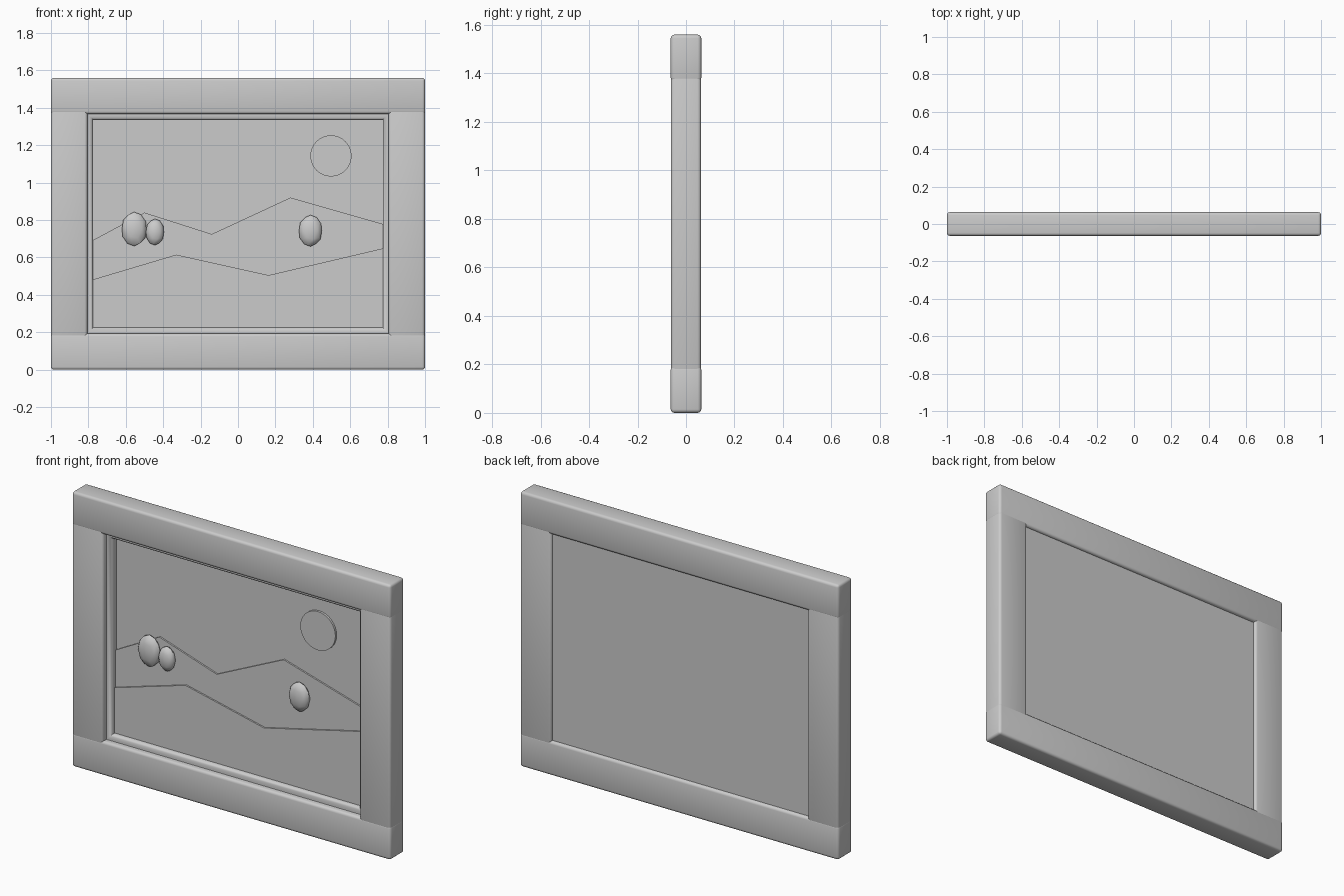
import bpy, bmesh, math
from mathutils import Vector

if "Cube" in bpy.data.objects:
    bpy.data.objects.remove(bpy.data.objects["Cube"])


def finish(name, bm, angle=40):
    bmesh.ops.recalc_face_normals(bm, faces=bm.faces)
    me = bpy.data.meshes.new(name)
    bm.to_mesh(me)
    bm.free()
    ob = bpy.data.objects.new(name, me)
    bpy.context.collection.objects.link(ob)
    bpy.ops.object.select_all(action='DESELECT')
    ob.select_set(True)
    bpy.context.view_layer.objects.active = ob
    bpy.ops.object.shade_smooth_by_angle(angle=math.radians(angle))
    return ob


def box(name, lo, hi, bevel=0.0):
    lo, hi = Vector(lo), Vector(hi)
    bm = bmesh.new()
    bmesh.ops.create_cube(bm, size=1)
    for v in bm.verts:
        v.co = Vector(((lo[i] + hi[i]) / 2 + v.co[i] * (hi[i] - lo[i]) for i in range(3)))
    if bevel:
        bmesh.ops.bevel(bm, geom=bm.edges[:], offset=bevel, segments=3,
                        profile=0.5, affect='EDGES')
    return finish(name, bm)


def slab(name, outline, y0, y1):
    # flat (x, z) outline extruded along y
    bm = bmesh.new()
    face = bm.faces.new([bm.verts.new((x, y0, z)) for x, z in outline])
    out = bmesh.ops.extrude_face_region(bm, geom=[face])
    bmesh.ops.translate(bm, vec=(0, y1 - y0, 0),
                        verts=[g for g in out['geom'] if isinstance(g, bmesh.types.BMVert)])
    if face.is_valid is False or len(bm.faces) < len(outline) + 2:
        bm.faces.new([v for v in bm.verts if abs(v.co.y - y0) < 1e-6])
    return finish(name, bm, 30)


# Outer frame: full-width rails with stiles between them
D = 0.063
box("bottom_rail", (-1, -D, 0), (1, D, 0.193), 0.015)
box("top_rail", (-1, -D, 1.367), (1, D, 1.56), 0.015)
for side, s in (("left", -1), ("right", 1)):
    a, b = sorted((s * 0.805, s * 0.999))
    box(side + "_stile", (a, -D + 0.001, 0.16), (b, D - 0.001, 1.40), 0.015)

# Backing board doubles as the sky
box("sky_board", (-0.83, 0.018, 0.17), (0.83, 0.045, 1.39))

# Mitred rounded bead inside the frame: (inset, y) profile swept round the opening
profile = [(-0.012, 0.022), (-0.012, -0.03), (0.010, -0.03), (0.022, -0.026),
           (0.030, -0.017), (0.033, -0.005), (0.033, 0.022)]
bm = bmesh.new()
rings = []
for sx, sz in ((-1, -1), (1, -1), (1, 1), (-1, 1)):
    rings.append([bm.verts.new((sx * (0.807 - d), y, 0.78 + sz * (0.587 - d)))
                  for d, y in profile])
for i in range(4):
    r, q = rings[i], rings[(i + 1) % 4]
    for j in range(len(profile)):
        k = (j + 1) % len(profile)
        bm.faces.new((r[j], q[j], q[k], r[k]))
finish("inner_bead", bm)

# Layered landscape
W = 0.79
slab("far_hills", [(-W, 0.19), (-W, 0.685), (-0.50, 0.84), (-0.14, 0.725),
                   (0.28, 0.92), (W, 0.775), (W, 0.19)], 0.009, 0.025)
slab("near_hills", [(-W, 0.185), (-W, 0.478), (-0.33, 0.615), (0.163, 0.505),
                    (W, 0.652), (W, 0.185)], 0.0, 0.025)
slab("sun", [(0.497 + 0.11 * math.cos(math.tau * i / 32),
              1.143 + 0.11 * math.sin(math.tau * i / 32)) for i in range(32)], 0.006, 0.025)

# Low-poly tree crowns
for i, (x, z, rx, rz) in enumerate(((-0.555, 0.752, 0.069, 0.091),
                                    (-0.444, 0.736, 0.050, 0.071),
                                    (0.387, 0.743, 0.064, 0.084))):
    bm = bmesh.new()
    bmesh.ops.create_icosphere(bm, subdivisions=2, radius=1)
    for v in bm.verts:
        v.co = Vector((x + v.co.x * rx, -0.002 + v.co.y * 0.03, z + v.co.z * rz))
    finish("tree_crown_%d" % (i + 1), bm, 35)
